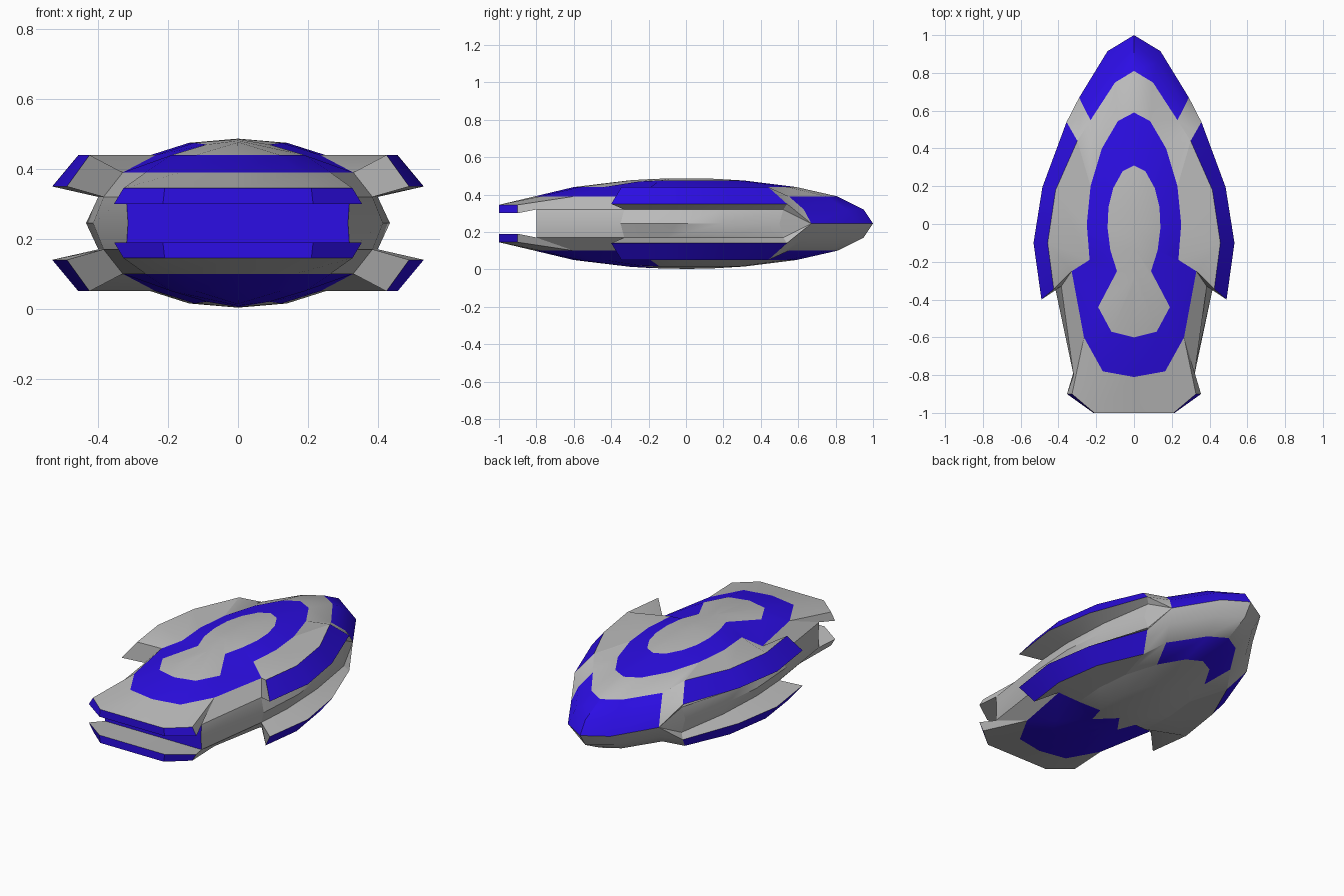
import bpy, bmesh

if "Cube" in bpy.data.objects:
    bpy.data.objects.remove(bpy.data.objects["Cube"])

MID = 0.245  # height of the mirror plane between upper and lower shell


def material(name, rgb):
    m = bpy.data.materials.new(name)
    m.diffuse_color = (*rgb, 1)
    m.use_nodes = True
    m.node_tree.nodes["Principled BSDF"].inputs["Base Color"].default_value = m.diffuse_color
    return m


MATS = [material("hull_grey", (0.5, 0.5, 0.5)), material("trim_blue", (0.025, 0.004, 0.78))]


def build(name, patches):
    """Each patch is (rows of points, rule); it is mirrored left/right and up/down.
    rule(row, col, top) is true where the face is blue."""
    bm = bmesh.new()
    for sx in (1, -1):
        for sz in (1, -1):
            for rows, rule in patches:
                grid = [[bm.verts.new((sx * x, y, MID + sz * (z - MID))) for x, y, z in row]
                        for row in rows]
                for r in range(len(rows) - 1):
                    for c in range(len(rows[0]) - 1):
                        quad = [grid[r][c], grid[r][c + 1], grid[r + 1][c + 1], grid[r + 1][c]]
                        if sx * sz < 0:
                            quad.reverse()
                        bm.faces.new(quad).material_index = int(rule(r, c, sz > 0))
    bmesh.ops.remove_doubles(bm, verts=bm.verts, dist=0.0005)
    bmesh.ops.dissolve_degenerate(bm, dist=0.0005, edges=bm.edges)
    me = bpy.data.meshes.new(name)
    bm.to_mesh(me)
    bm.free()
    for m in MATS:
        me.materials.append(m)
    ob = bpy.data.objects.new(name, me)
    bpy.context.collection.objects.link(ob)
    bpy.ops.object.select_all(action='DESELECT')
    ob.select_set(True)
    bpy.context.view_layer.objects.active = ob
    bpy.ops.object.shade_smooth_by_angle(angle=0.5)
    return ob


def flat(points, z):
    return [(x, y, z) for x, y in points]


def grey(r, c, top):
    return False


# Deck outlines, nose to tail along the right half
keyhole = flat([(0, .31), (.06, .28), (.11, .19), (.135, .09), (.14, -.02), (.125, -.14)], .475) \
    + [(.09, -.25, .47), (.19, -.44, .44), (.12, -.57, .44), (0, -.6, .44)]
ring = flat([(0, .59), (.085, .545), (.17, .4), (.23, .2), (.25, 0), (.235, -.19)], .44) \
    + flat([(.33, -.25), (.265, -.6), (.165, -.78), (0, -.81)], .39)
spine = [(0, y * .5, .487 - .12 * (y * .5) ** 2) for x, y, z in keyhole]

# Deck: grey keyhole inside a blue ring; underneath only the rear is blue
build("deck", [([spine, keyhole, ring], lambda r, c, top: r == 1 if top else c >= 6 or (r == 1 and c == 5))])

# Fin outlines: upper edge, outer edge, underside, waist of the hull
fin_top = flat([(.3, .44), (.415, .18), (.457, -.1), (.425, -.345)], .44)
fin_out = flat([(.357, .54), (.485, .195), (.532, -.1), (.49, -.4)], .35)
fin_under = flat([(.335, .52), (.385, .2), (.4, -.1), (.385, -.33)], .32)
waist = flat([(.345, .5), (.41, .2), (.435, -.05), (.415, -.35)], MID)
fin_end = [[ring[6], fin_under[3]], [fin_top[3], fin_out[3]]]
build("side_fins", [([ring[3:7], fin_top, fin_out, fin_under, waist], lambda r, c, top: r == 1),
                    (fin_end, grey)])

# Nose: blue cap above, blue collar below, grey shoulder running into the fins
collar = flat([(0, .81), (.1, .75), (.23, .55)], .39)
bulge = flat([(0, .95), (.125, .86), (.272, .63)], .32)
tip = flat([(0, 1), (.14, .915), (.29, .67)], MID)
fin_mid = tuple((a + b) / 2 for a, b in zip(fin_top[0], fin_out[0]))
build("nose", [([ring[:4], collar + [fin_top[0]], bulge + [fin_mid], tip + [fin_out[0]],
                 tip + [fin_under[0]], tip + [waist[0]]],
                lambda r, c, top: c < 2 and (r in (1, 2) if top else r == 0))])

# Stern: two lips with blue edges around a recessed blue wall, plus flanks
lip_top = flat([(.328, -.9), (.21, -1), (0, -1)], .345)
lip_low = flat([(.355, -.9), (.215, -1), (0, -1)], .3)
recess = flat([(.32, -.8), (.2, -.8), (0, -.8)], .32)
wall = flat([(.315, -.8), (.2, -.8), (0, -.8)], MID)
build("stern", [([ring[7:], lip_top, lip_low, recess, wall], lambda r, c, top: r in (1, 3)),
                ([[ring[6], ring[7]], [fin_under[3], recess[0]], [waist[3], wall[0]]], grey),
                ([[ring[7], lip_top[0]], [recess[0], lip_low[0]]], grey)])
